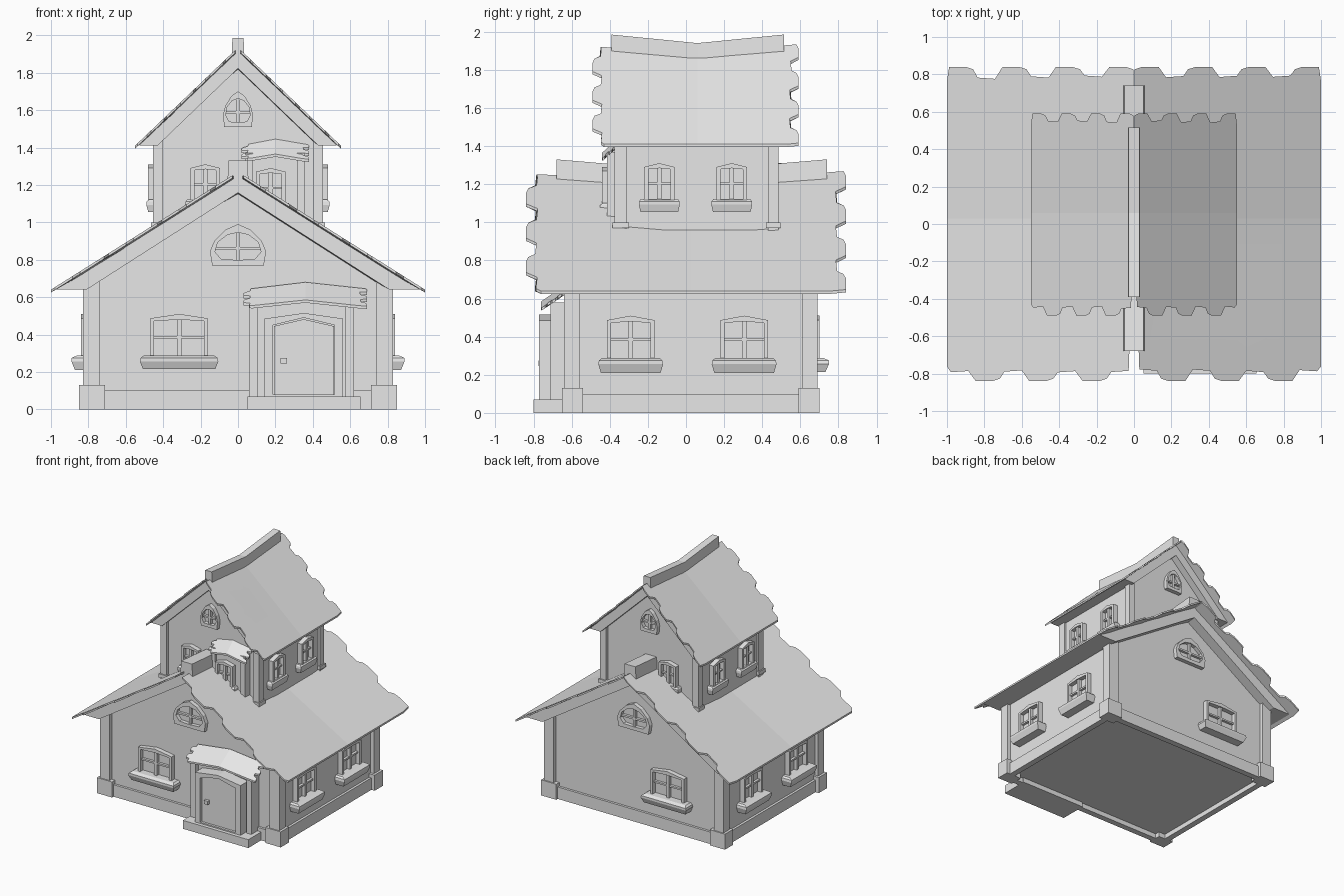
import bpy, bmesh, math, random
from mathutils import Matrix, Vector

random.seed(4)
if "Cube" in bpy.data.objects:
    bpy.data.objects.remove(bpy.data.objects["Cube"])

grey = bpy.data.materials.new("plain_grey")
grey.use_nodes = True
grey.diffuse_color = (0.8, 0.8, 0.8, 1)
grey.node_tree.nodes["Principled BSDF"].inputs["Base Color"].default_value = (0.8, 0.8, 0.8, 1)
HERE = Matrix.Identity(4)


def loft(name, rings, m=HERE, closed=False):
    """Skin a list of point rings; closed joins the last ring to the first."""
    bm = bmesh.new()
    vs = [[bm.verts.new(p) for p in ring] for ring in rings]
    n = len(rings[0])
    for a, b in zip(vs, vs[1:] + (vs[:1] if closed else [])):
        for i in range(n):
            j = (i + 1) % n
            bm.faces.new((a[i], a[j], b[j], b[i]))
    if not closed:
        bm.faces.new(vs[0])
        bm.faces.new(vs[-1])
    bmesh.ops.recalc_face_normals(bm, faces=bm.faces)
    mesh = bpy.data.meshes.new(name)
    bm.to_mesh(mesh)
    bm.free()
    mesh.materials.append(grey)
    ob = bpy.data.objects.new(name, mesh)
    ob.matrix_world = m
    bpy.context.collection.objects.link(ob)
    return ob


def section(outline, y):
    return [(x, y, z) for x, z in outline]


def prism(name, outline, y0, y1, m=HERE):
    return loft(name, [section(outline, y0), section(outline, y1)], m)


def box(name, x0, x1, y0, y1, z0, z1, m=HERE):
    return prism(name, [(x0, z0), (x1, z0), (x1, z1), (x0, z1)], y0, y1, m)


def frame(name, outer, inner, y0, y1, m=HERE):
    return loft(name, [section(outer, y0), section(outer, y1),
                       section(inner, y1), section(inner, y0)], m, True)


def mirrored(half):
    return half + [(-x, z) for x, z in reversed(half) if x > 0]


def facing(x, y, z, turn=0):
    """Local -y points out of the wall; turn counts quarter turns."""
    return Matrix.Translation((x, y, z)) @ Matrix.Rotation(turn * math.pi / 2, 4, 'Z')


# ---- windows
def window(name, m, w, h, sill_w, sill_d, sill_h):
    a, b = w / 2, w / 2 - 0.022
    outer = [(-a, 0), (a, 0), (a, h * 0.9), (0, h), (-a, h * 0.9)]
    inner = [(-b, 0.01), (b, 0.01), (b, h * 0.84), (0, h * 0.87), (-b, h * 0.84)]
    frame(name + "_frame", outer, inner, -0.04, 0.02, m)
    box(name + "_upright", -0.012, 0.012, -0.03, 0.01, 0, h * 0.87, m)
    box(name + "_crossbar", -b, b, -0.025, 0.01, h * 0.44, h * 0.5, m)
    box(name + "_pane", -b, b, -0.004, 0.01, 0, h * 0.85, m)
    s = sill_w / 2
    rings = [[(-c, -d, z), (c, -d, z), (c, 0.01, z), (-c, 0.01, z)]
             for z, c, d in ((-sill_h, s * 0.92, sill_d * 0.8), (-sill_h * 0.3, s, sill_d),
                             (0, s * 0.98, sill_d), (0.012, s * 0.9, sill_d * 0.7))]
    loft(name + "_sill", rings, m)


def attic_window(name, m, w, h):
    outer = mirrored([(0, 0), (w * .46, 0), (w * .5, h * .34), (w * .42, h * .6),
                      (w * .22, h * .87), (0, h)])
    inner = mirrored([(0, h * .13), (w * .3, h * .15), (w * .41, h * .33), (w * .36, h * .56),
                      (w * .19, h * .74), (0, h * .8)])
    frame(name + "_frame", outer, inner, -0.035, 0.02, m)
    prism(name + "_pane", inner, -0.004, 0.01, m)
    box(name + "_upright", -0.01, 0.01, -0.025, 0.01, h * .1, h * .8, m)
    box(name + "_crossbar", -w * .42, w * .42, -0.025, 0.01, h * .38, h * .45, m)


# ---- thin ragged sheets for roof tiles and awnings
def ragged_edge(reach, depth, rows, phase):
    pts = []
    for i in range(rows):
        t, h = i / rows, 1 / rows
        if i % 2 == phase:
            pts += [(reach - depth * .2, t + h * .02), (reach, t + h * .3), (reach, t + h * .92)]
        else:
            dip = reach - depth * random.uniform(.8, 1)
            pts += [(dip, t + h * .2), (dip + depth * .1, t + h * .85)]
    return pts + [(reach - depth * 1.2, 1)]


def sheet(name, edge, place, thick):
    outline = [(0, 1), (0, 0)] + edge
    top = [Vector(place(s, t)) for s, t in outline]
    loft(name, [top, [p - Vector((0, 0, thick)) for p in top]])


def roof(name, X, eave, ridge, sag, y0, y1, ym, reach0, reach1, depth, lip, drop, cap):
    def ridge_at(y):
        return ridge - sag * max(0, 1 - abs(y - ym) / (y1 - ym))
    # solid roof with a flat underside at the eaves
    rings = []
    for y in (y0, ym, y1):
        r, e = ridge_at(y) - 0.012, X - 0.02
        rings.append(section([(-e, eave), (0, r), (e, eave), (e - lip, eave),
                              (0, r - drop), (lip - e, eave)], y))
    loft(name + "_slab", rings)
    # tile sheets, two per slope so the ridge can sag
    for side in (-1, 1):
        for end, reach in ((-1, ym - reach0), (1, reach1 - ym)):
            def place(s, t):
                y = ym + end * s
                return side * X * t, y, ridge_at(y) * (1 - t) + eave * t
            sheet(f"{name}_tiles", ragged_edge(reach, depth, 7, 0 if end > 0 else 1),
                  place, 0.015)
    # ridge cap
    w, up = cap
    rings = []
    for y in (y0, ym, y1):
        r = ridge_at(y)
        rings.append(section([(-w * 1.15, r - 0.07), (w * 1.15, r - 0.07),
                              (w, r + up), (-w, r + up)], y))
    loft(name + "_ridge_cap", rings)


def awning(name, x, y_out, y_in, z0, z1, half, bow):
    for side in (-1, 1):
        def place(s, t):
            return (x + side * s, y_in + (y_out - y_in) * t,
                    z1 + (z0 - z1) * t + bow * (1 - s / half))
        sheet(name, ragged_edge(half, 0.04, 5, 0 if side > 0 else 1), place, 0.015)


# ---- lower storey
def walls(name, hw, top, apex, y0, y1, z0):
    prism(name, [(-hw, z0), (hw, z0), (hw, top), (0, apex), (-hw, top)], y0, y1)


walls("lower_walls", 0.80, 0.68, 1.19, -0.61, 0.66, 0.04)
skirt = [[(-x, a, z), (x, a, z), (x, b, z), (-x, b, z)]
         for x, a, b, z in ((.82, -.63, .68, 0), (.82, -.63, .68, .1),
                            (.77, -.58, .63, .1), (.77, -.58, .63, 0))]
loft("base_skirt", skirt, closed=True)
for sx in (-1, 1):
    for a, b in ((-.65, -.54), (.59, .70)):
        box("corner_base", sx * .71, sx * .85, a, b, 0, 0.13)
    for a, b in ((-.64, -.56), (.61, .69)):
        box("lower_corner_post", sx * .74, sx * .83, a, b, 0.12, 0.69)
    for y in (-.29, .305):
        window("lower_side_window", facing(sx * .8, y, .275, sx), .25, .235, .34, .09, .065)
for y, turn in ((-.61, 0), (.66, 2)):
    window("lower_gable_window", facing(-.315, y, .275, turn), .31, .235, .42, .09, .06)
    attic_window("lower_attic_window", facing(0, y, .77, turn), .30, .22)
roof("lower_roof", 1.0, 0.64, 1.27, 0.06, -.68, .74, .03, -.84, .84, .065, .17, .1, (.05, .06))

# ---- upper storey
walls("upper_walls", 0.44, 1.45, 1.85, -.35, .46, 0.9)
for sx in (-1, 1):
    for a, b in ((-.375, -.31), (.43, .485)):
        box("upper_corner_post", sx * .40, sx * .455, a, b, 0.9, 1.45)
    box("upper_post_foot", sx * .39, sx * .465, -.385, -.30, 0.97, 1.0)
    box("upper_post_foot", sx * .39, sx * .465, .42, .495, 0.97, 1.0)
    for y in (-.14, .24):
        window("upper_side_window", facing(sx * .44, y, 1.11, sx), .16, .2, .215, .05, .055)
for y, turn in ((-.35, 0), (.46, 2)):
    window("upper_gable_window", facing(-.175, y, 1.11, turn), .16, .2, .215, .05, .055)
    attic_window("upper_attic_window", facing(0, y, 1.51, turn), .16, .19)
roof("upper_roof", .55, 1.41, 1.935, 0.045, -.39, .515, .06, -.49, .59, .05, .1, .1, (.03, .05))

# ---- upper bay with awning
box("upper_bay", .05, .345, -.40, -.34, .95, 1.37)
for x in (.04, .315):
    box("upper_bay_post", x, x + .04, -.415, -.34, .95, 1.37)
window("upper_bay_window", facing(.175, -.40, 1.09), .16, .2, .215, .05, .055)
awning("upper_awning", .2, -.44, -.35, 1.335, 1.415, .18, .03)

# ---- entrance
box("porch_step", .05, .655, -.80, -.57, 0, .07)
box("porch_wall", .07, .61, -.67, -.58, .07, .58)
for x in (.06, .575):
    box("porch_post", x, x + .045, -.71, -.58, .07, .58)
door_way = facing(.352, -.67, .07)
frame("door_frame", [(-.21, 0), (.21, 0), (.21, .415), (0, .445), (-.21, .415)],
      [(-.165, .01), (.165, .01), (.165, .38), (0, .42), (-.165, .38)], -.10, .02, door_way)
prism("door", [(-.16, .01), (.16, .01), (.16, .375), (0, .412), (-.16, .375)],
      -.08, .01, door_way)
box("door_knob", -.125, -.09, -.105, -.07, .175, .205, door_way)
awning("door_awning", .36, -.76, -.62, .55, .645, .33, .035)
